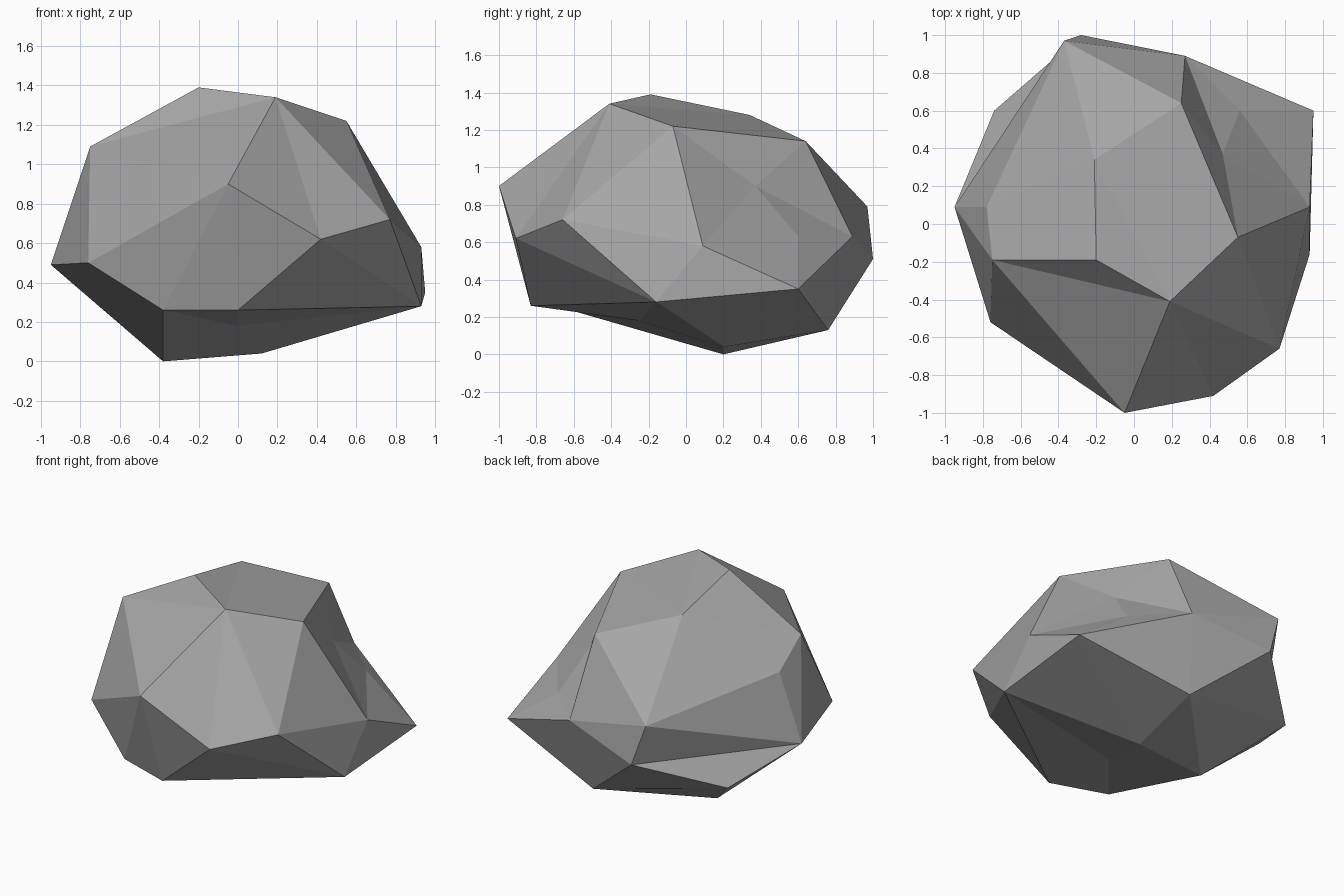
import bpy
import bmesh
from mathutils import Vector

start_cube = bpy.data.objects.get("Cube")
if start_cube:
    bpy.data.objects.remove(start_cube, do_unlink=True)

# Corner points of the boulder, in hundredths of a unit
corners = {
    # crown
    "peak": (-20, -19, 139), "brow": (19, -41, 134), "shoulder": (55, -7, 122),
    "crest": (-21, 34, 128), "nape": (25, 64, 114), "temple": (-75, -19, 109),
    "ear": (-78, 9, 94),
    # front and sides
    "nose": (-5, -100, 90), "chin": (42, -91, 62), "cheek": (77, -66, 72),
    "flank": (93, 9, 58), "spur": (95, 60, 35), "hip": (93, -16, 28),
    "wing": (-95, 9, 49), "jaw": (-76, -52, 50),
    # hollow
    "dent_high": (47, 37, 90), "dent_low": (56, 60, 63),
    # back
    "back": (27, 89, 63), "ridge": (-37, 97, 79), "tail": (-28, 100, 51),
    "heel": (-74, 60, 32),
    # underside
    "lip": (-38, -70, 26), "keel": (0, -83, 26), "belly": (0, -25, 18),
    "foot": (-38, 20, 0), "toe": (12, 20, 4), "rump": (18, 76, 13),
}

bm = bmesh.new()
points = {name: bm.verts.new(Vector(co) / 100) for name, co in corners.items()}


def fan(hub, rim, closed=False):
    """Fill triangles from a hub point to each pair of neighbours on its rim."""
    names = rim.split()
    following = names[1:] + (names[:1] if closed else [])
    for first, second in zip(names, following):
        bm.faces.new([points[hub], points[first], points[second]])


# Crown facets
fan("crest", "peak brow shoulder nape ridge ear temple", closed=True)
fan("brow", "peak temple nose chin cheek shoulder")

# Front and side facets
fan("jaw", "temple nose lip wing", closed=True)
fan("keel", "lip nose chin hip belly", closed=True)
fan("cheek", "chin hip flank shoulder")
fan("temple", "wing ear")

# Hollow and the spur beside it
fan("dent_high", "shoulder flank dent_low back nape", closed=True)
fan("spur", "flank dent_low back rump toe hip", closed=True)

# Back facets
fan("ridge", "nape back tail wing ear")
fan("tail", "back rump heel wing")

# Underside facets
fan("foot", "lip belly toe rump heel wing", closed=True)
fan("belly", "toe hip")

bmesh.ops.recalc_face_normals(bm, faces=bm.faces[:])
mesh = bpy.data.meshes.new("boulder")
bm.to_mesh(mesh)
bm.free()

# Plain grey stone, flat shaded
stone = bpy.data.materials.new("grey stone")
stone.use_nodes = True
grey = (0.38, 0.38, 0.38, 1)
stone.diffuse_color = grey
stone.node_tree.nodes["Principled BSDF"].inputs["Base Color"].default_value = grey
mesh.materials.append(stone)

boulder = bpy.data.objects.new("boulder", mesh)
bpy.context.scene.collection.objects.link(boulder)
